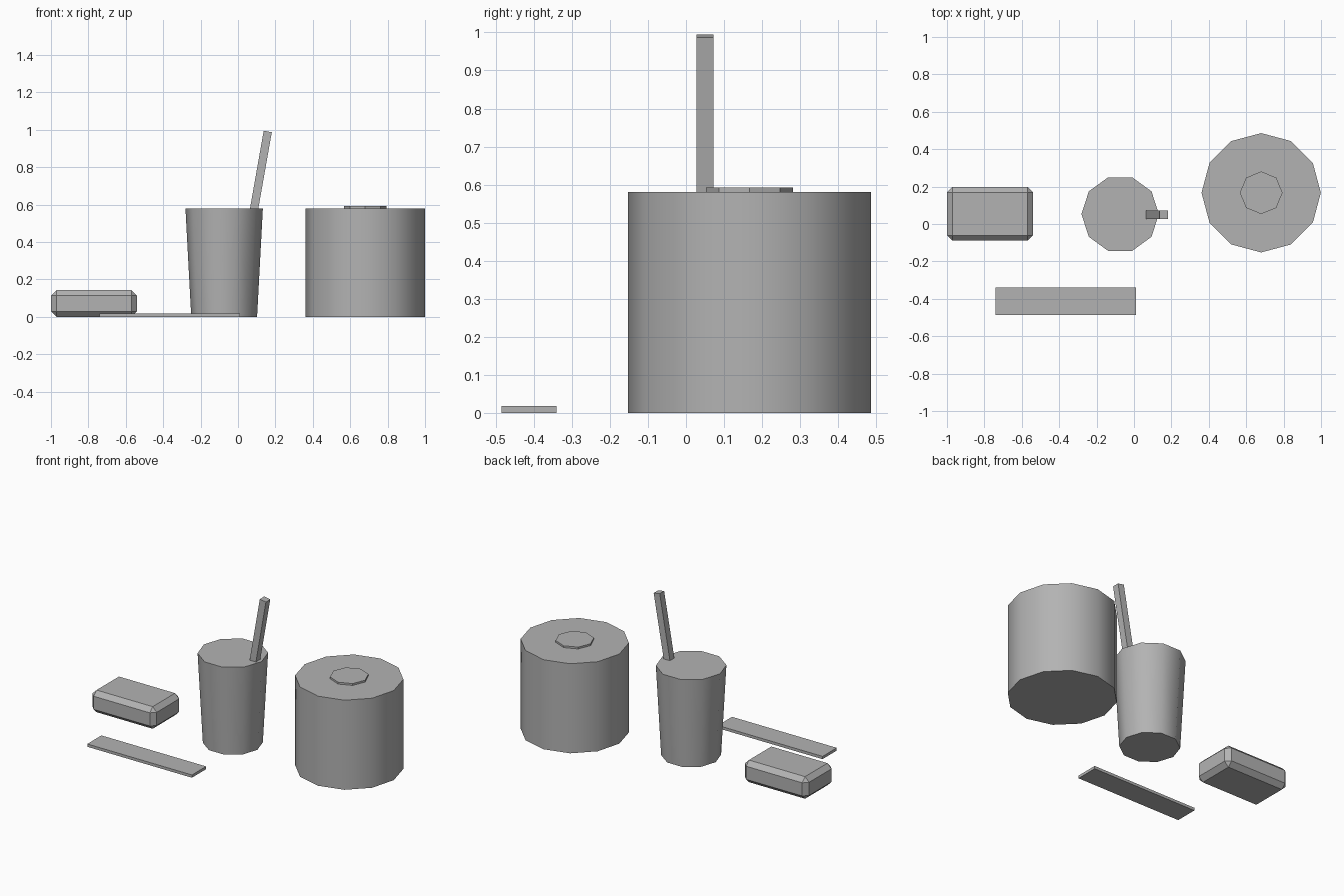
import bpy, math

if "Cube" in bpy.data.objects:
    bpy.data.objects.remove(bpy.data.objects["Cube"])

grey = bpy.data.materials.new("plain_grey")
grey.diffuse_color = (0.45, 0.45, 0.45, 1)
grey.use_nodes = True
grey.node_tree.nodes["Principled BSDF"].inputs["Base Color"].default_value = grey.diffuse_color


def finish(name, smooth=False):
    ob = bpy.context.object
    ob.name = name
    ob.data.materials.append(grey)
    if smooth:
        bpy.ops.object.shade_smooth_by_angle(angle=math.radians(40))
    return ob


def box(name, center, size, tilt=0.0, bevel=0.0):
    bpy.ops.mesh.primitive_cube_add(size=1, location=center)
    ob = finish(name)
    ob.scale = size
    bpy.ops.object.transform_apply(location=False, rotation=False, scale=True)
    ob.rotation_euler.y = tilt
    if bevel:
        mod = ob.modifiers.new("bevel", 'BEVEL')
        mod.width = bevel
        mod.segments = 1
    return ob


def drum(name, sides, r_bottom, r_top, x, y, z0, z1):
    bpy.ops.mesh.primitive_cone_add(
        vertices=sides, radius1=r_bottom, radius2=r_top, depth=z1 - z0,
        location=(x, y, (z0 + z1) / 2), rotation=(0, 0, math.pi / 2))
    return finish(name, True)


# Large canister with a low disc on its lid
drum("canister", 12, 0.319, 0.319, 0.68, 0.167, 0, 0.58)
drum("lid_disc", 8, 0.114, 0.114, 0.68, 0.167, 0.575, 0.592)

# Tapered cup
drum("cup", 10, 0.176, 0.207, -0.074, 0.053, 0, 0.58)

# Leaning stick standing in the cup
tilt, length = math.radians(10), 0.7
top = (0.159, 0.05, 0.991)
center = (top[0] - math.sin(tilt) * length / 2, top[1],
          top[2] - math.cos(tilt) * length / 2)
box("stick", center, (0.044, 0.045, length), tilt=tilt)

# Chamfered block
box("soap_block", (-0.77, 0.054, 0.0715), (0.46, 0.287, 0.143), bevel=0.029)

# Thin flat strip
box("flat_strip", (-0.365, -0.413, 0.009), (0.75, 0.145, 0.018))
